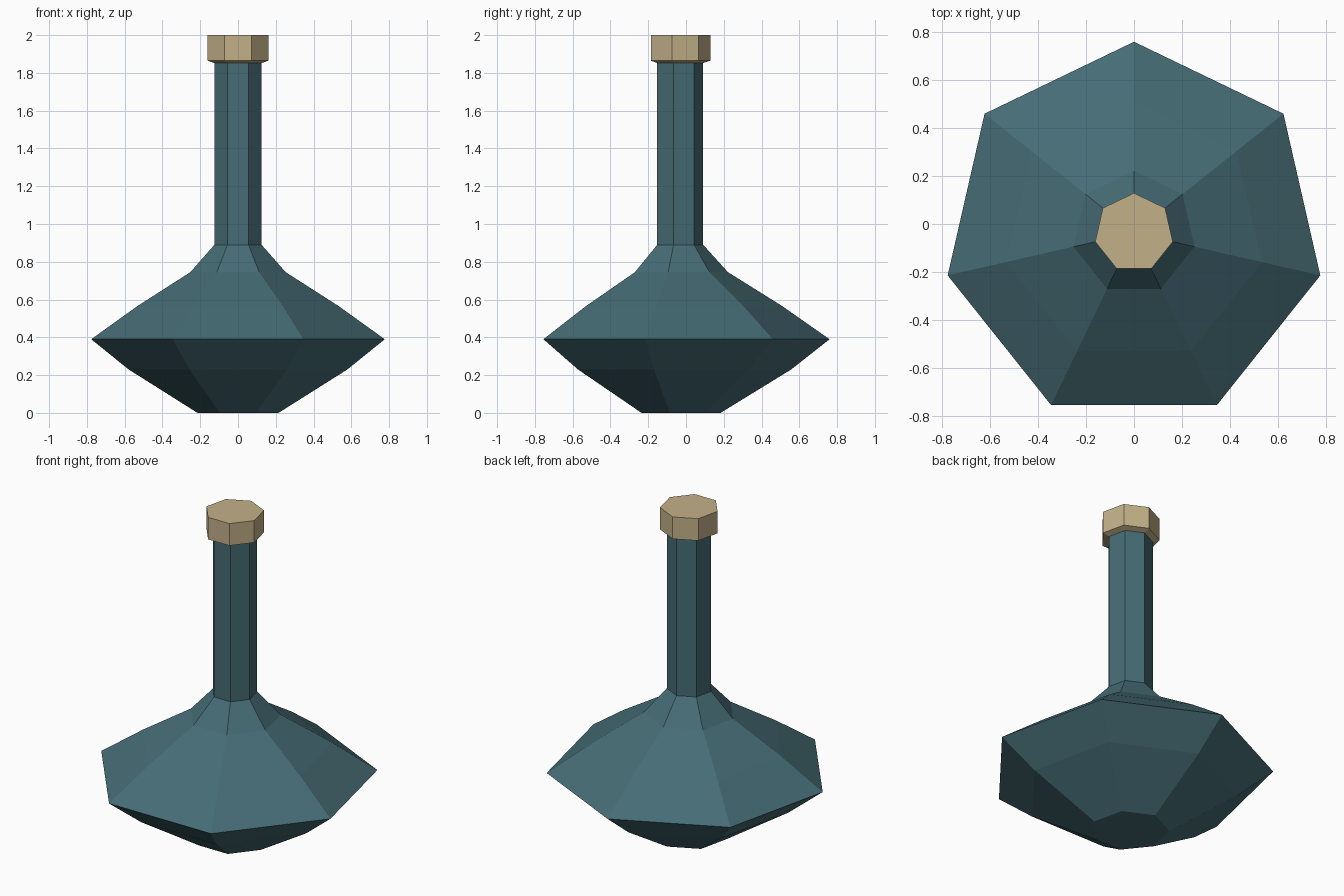
import bpy
import bmesh
from math import pi, cos, sin

SIDES = 7
CENTRE_Y = -0.037

cube = bpy.data.objects.get("Cube")
if cube:
    bpy.data.objects.remove(cube, do_unlink=True)


def make_material(name, rgb):
    mat = bpy.data.materials.new(name)
    mat.use_nodes = True
    colour = (*rgb, 1.0)
    mat.diffuse_color = colour
    bsdf = next(n for n in mat.node_tree.nodes if n.type == 'BSDF_PRINCIPLED')
    bsdf.inputs["Base Color"].default_value = colour
    return mat


def turned_part(name, profile, mat):
    """Closed, flat-faced seven-sided solid from (radius, height) rings."""
    bm = bmesh.new()
    rings = []
    for radius, z in profile:
        angles = [pi / 2 + 2 * pi * i / SIDES for i in range(SIDES)]
        rings.append([bm.verts.new((radius * cos(a), radius * sin(a), z))
                      for a in angles])
    for low, high in zip(rings, rings[1:]):
        for i in range(SIDES):
            j = (i + 1) % SIDES
            bm.faces.new((low[i], low[j], high[j], high[i]))
    bm.faces.new(rings[0][::-1])
    bm.faces.new(rings[-1])
    mesh = bpy.data.meshes.new(name)
    bm.to_mesh(mesh)
    bm.free()
    mesh.materials.append(mat)
    obj = bpy.data.objects.new(name, mesh)
    obj.location.y = CENTRE_Y
    bpy.context.collection.objects.link(obj)
    return obj


teal = make_material("dark teal glass", (0.061, 0.15, 0.178))
tan = make_material("tan cork", (0.54, 0.44, 0.25))

# Wide faceted belly, shoulder and long neck
turned_part("bottle_body", [
    (0.22, 0.0), (0.594, 0.23), (0.797, 0.39), (0.547, 0.565),
    (0.259, 0.745), (0.128, 0.89), (0.128, 1.857)], teal)

# Stopper with a slightly tapered underside
turned_part("stopper", [(0.128, 1.852), (0.166, 1.865), (0.166, 2.0)], tan)
